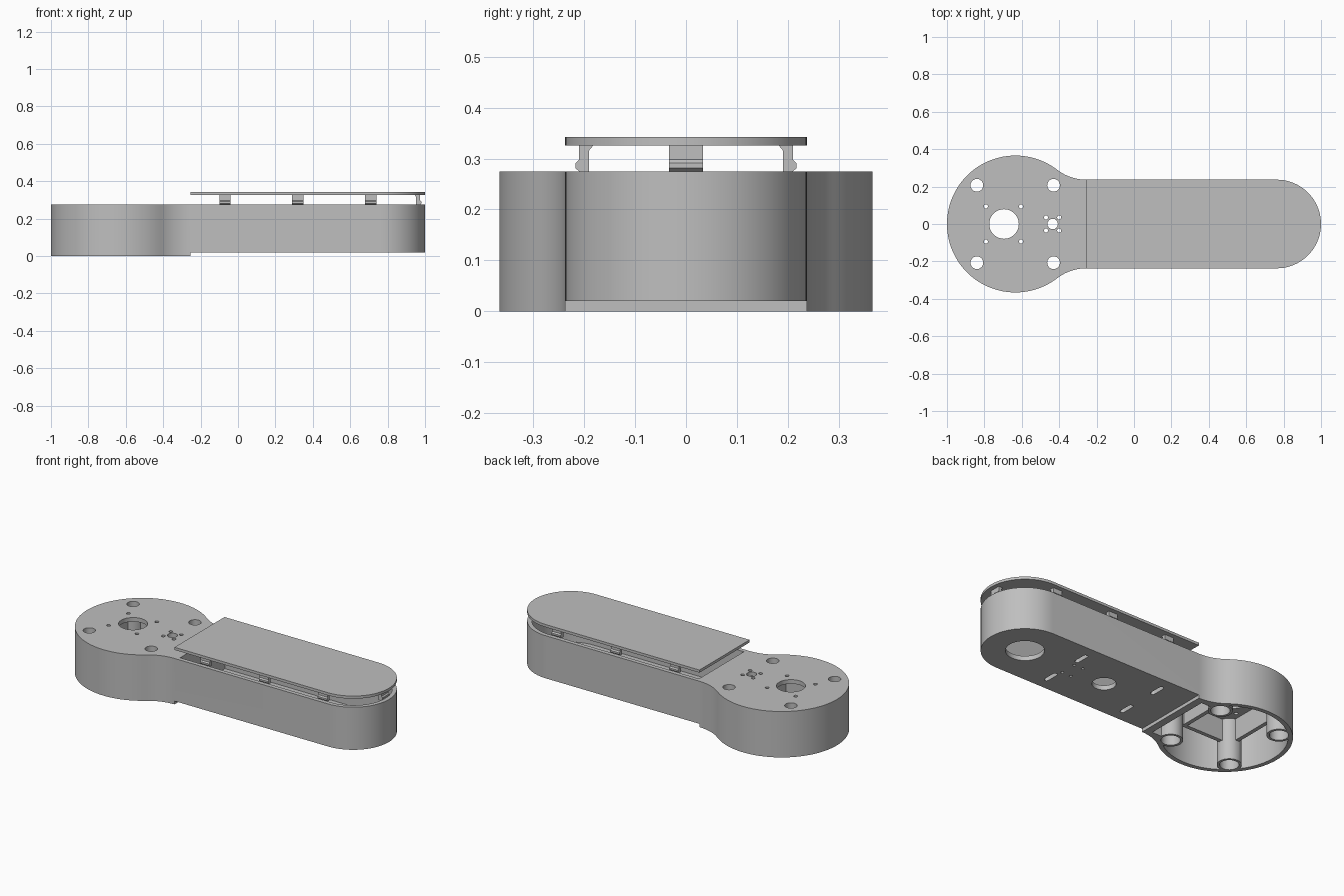
import bpy, math
from math import sin, cos, radians
from mathutils import Matrix, Vector

cube = bpy.data.objects.get("Cube")
if cube:
    bpy.data.objects.remove(cube, do_unlink=True)

grey = bpy.data.materials.new("plain grey")
grey.use_nodes = True
COLOR = (0.52, 0.52, 0.52, 1)
grey.diffuse_color = COLOR
grey.node_tree.nodes["Principled BSDF"].inputs["Base Color"].default_value = COLOR

HEAD_X, HEAD_R = -0.634, 0.366      # round head
NECK_X, ARM_R, TIP_X = -0.255, 0.237, 0.763
TOP = 0.275


def arc(cx, cy, r, a0, a1, n):
    return [(cx + r * cos(radians(a0 + (a1 - a0) * i / n)),
             cy + r * sin(radians(a0 + (a1 - a0) * i / n))) for i in range(n + 1)]


def prism(name, outline, z0, z1):
    """Extrude a counter-clockwise outline from z0 to z1."""
    n = len(outline)
    verts = [(x, y, z) for z in (z0, z1) for x, y in outline]
    faces = [list(range(n))[::-1], list(range(n, 2 * n))]
    faces += [(i, (i + 1) % n, n + (i + 1) % n, n + i) for i in range(n)]
    mesh = bpy.data.meshes.new(name)
    mesh.from_pydata(verts, [], faces)
    mesh.materials.append(grey)
    ob = bpy.data.objects.new(name, mesh)
    bpy.context.collection.objects.link(ob)
    return ob


def disc(x, y, r, z0, z1, n=32):
    return prism("disc", arc(x, y, r, 0, 360, n)[:-1], z0, z1)


def box(x0, x1, y0, y1, z0, z1):
    return prism("box", [(x0, y0), (x1, y0), (x1, y1), (x0, y1)], z0, z1)


def combine(target, other, operation):
    """Apply a boolean and remove the helper."""
    mod = target.modifiers.new("bool", 'BOOLEAN')
    mod.object, mod.operation, mod.solver = other, operation, 'EXACT'
    dg = bpy.context.evaluated_depsgraph_get()
    old = target.data
    mesh = bpy.data.meshes.new_from_object(target.evaluated_get(dg))
    target.modifiers.clear()
    target.data = mesh
    bpy.data.meshes.remove(old)
    bpy.data.objects.remove(other, do_unlink=True)


def arm_outline(x0, r):
    return [(x0, -r)] + arc(TIP_X, 0, r, -90, 90, 40) + [(x0, r)]


# Body: round head blended into the arm by concave fillets
fillet_r = 0.255
fillet_y = ARM_R + fillet_r
join = math.degrees(math.atan2(fillet_y, NECK_X - HEAD_X))
outline = arc(TIP_X, 0, ARM_R, -90, 90, 40)
outline += arc(NECK_X, fillet_y, fillet_r, 270, 180 + join, 12)
outline += arc(HEAD_X, 0, HEAD_R, join, 360 - join, 80)[1:-1]
outline += arc(NECK_X, -fillet_y, fillet_r, 180 - join, 90, 12)
body = prism("body", outline, 0, TOP)

# Raised arm underside, head cavity from below, arm tray from above
combine(body, box(NECK_X, 1.2, -0.5, 0.5, -0.1, 0.02), 'DIFFERENCE')
half = 0.205
a = math.degrees(math.asin(half / 0.34))
cavity = arc(HEAD_X, 0, 0.34, a, 360 - a, 72) + [(-0.30, -half), (-0.30, half)]
combine(body, prism("cavity", cavity, -0.1, 0.25), 'DIFFERENCE')
combine(body, prism("tray", arm_outline(-0.235, 0.212), 0.048, 0.4), 'DIFFERENCE')

# Ribs between the screw bosses inside the head
for s in (-1, 1):
    combine(body, box(-0.84, -0.43, s * 0.2 - 0.012, s * 0.2 + 0.012, 0.12, 0.262), 'UNION')
for x in (-0.84, -0.52):
    combine(body, box(x - 0.012, x + 0.012, -0.2, 0.2, 0.12, 0.26), 'UNION')

# Screw bosses with counterbores
for x in (-0.84, -0.43):
    for y in (-0.207, 0.207):
        combine(body, disc(x, y, 0.067, 0, 0.264), 'UNION')
        combine(body, disc(x, y, 0.052, -0.1, 0.24), 'DIFFERENCE')
        combine(body, disc(x, y, 0.034, 0.2, 0.4), 'DIFFERENCE')

# Head plate holes: motor opening, shaft opening and their screws
holes = [(-0.695, 0, 0.079), (-0.435, 0, 0.028)]
for sx in (-1, 1):
    for sy in (-1, 1):
        holes.append((-0.698 + sx * 0.094, sy * 0.094, 0.011))
        holes.append((-0.435 + sx * 0.035, sy * 0.035, 0.011))
for x, y, r in holes:
    combine(body, disc(x, y, r, 0.23, 0.4, 40 if r > 0.05 else 16), 'DIFFERENCE')

# Arm floor holes and slots
floor = [(TIP_X, 0, 0.105), (0.21, 0, 0.065)]
floor += [(0.43 + sx * 0.03, sy * 0.05, 0.009) for sx in (-1, 1) for sy in (-1, 1)]
for x, y, r in floor:
    combine(body, disc(x, y, r, -0.1, 0.1, 40 if r > 0.05 else 12), 'DIFFERENCE')
for x in (-0.055, 0.475):
    for y in (-0.127, 0.127):
        slot = arc(x, y + 0.035, 0.013, 0, 180, 8) + arc(x, y - 0.035, 0.013, 180, 360, 8)
        combine(body, prism("slot", slot, -0.1, 0.1), 'DIFFERENCE')

# Lid lifted above the tray
lid = prism("lid", arm_outline(NECK_X, ARM_R), 0.326, 0.342)

# Snap clips: hooked profile (outward, height) swept across the clip width
HOOK = [(-0.03, 0.328), (-0.02, 0.316), (-0.02, 0.272), (-0.004, 0.272),
        (0.007, 0.281), (0.007, 0.291), (0, 0.298), (0, 0.328)]


def clip(name, x, y, angle, width):
    ob = prism(name, HOOK, -width / 2, width / 2)
    c, s = cos(radians(angle)), sin(radians(angle))
    out, side = Vector((c, s, 0)), Vector((s, -c, 0))
    m = Matrix((out, (0, 0, 1), side)).transposed().to_4x4()
    m.translation = (x, y, 0)
    ob.data.transform(m)
    return ob


parts = [body, lid]
for i, x in enumerate((-0.07, 0.32, 0.71)):
    parts.append(clip(f"left_clip_{i + 1}", x, 0.21, 90, 0.06))
    parts.append(clip(f"right_clip_{i + 1}", x, -0.21, -90, 0.06))
parts.append(clip("tip_clip", 0.973, 0, 0, 0.066))

# Smooth curved walls, sharp rims
bpy.ops.object.select_all(action='DESELECT')
for ob in parts:
    ob.select_set(True)
bpy.context.view_layer.objects.active = body
bpy.ops.object.shade_smooth_by_angle(angle=radians(30))
